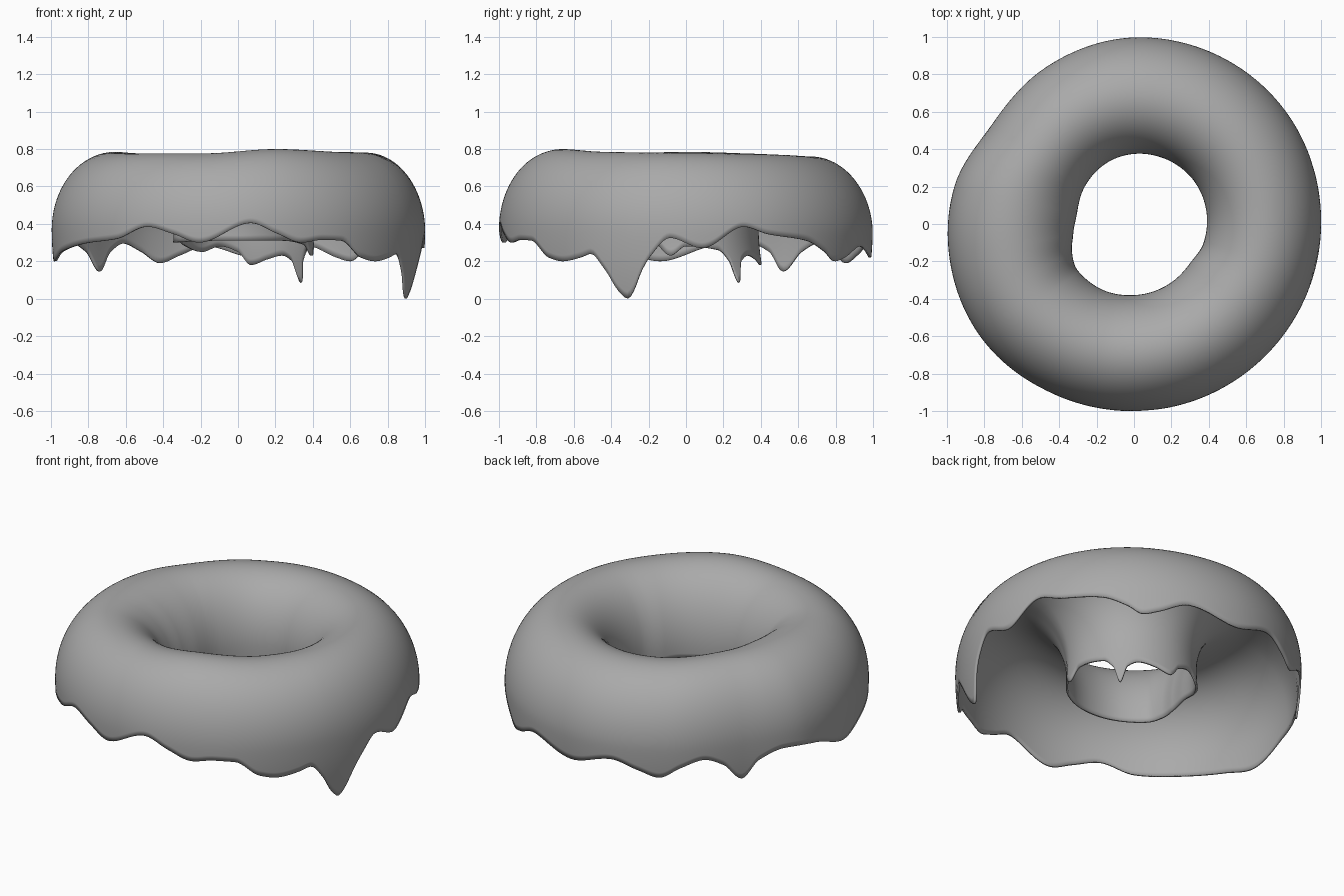
import bpy, bmesh
from math import sin, cos, pi, radians, asin

cube = bpy.data.objects.get("Cube")
if cube:
    bpy.data.objects.remove(cube, do_unlink=True)


def periodic_curve(points):
    """Smooth closed interpolation of (degrees, hundredths) without overshoot."""
    first, last = points[0], points[-1]
    knots = [(last[0] - 360, last[1])] + points + [(first[0] + 360, first[1])]
    count = len(points)
    steep = [(b[1] - a[1]) / (b[0] - a[0]) for a, b in zip(knots, knots[1:])]
    inner = [2 * p * q / (p + q) if p * q > 0 else 0 for p, q in zip(steep, steep[1:])]
    slopes = [inner[-1]] + inner + [inner[0]]

    def value(angle):
        angle = (angle - knots[0][0]) % 360 + knots[0][0]
        for i in range(count + 1):
            (a, va), (b, vb) = knots[i], knots[i + 1]
            if a <= angle <= b:
                width = b - a
                t = (angle - a) / width
                ease = t * t * (3 - 2 * t)
                bend = t * (1 - t) * width * ((1 - t) * slopes[i] - t * slopes[i + 1])
                return (va + (vb - va) * ease + bend) / 100
        return first[1] / 100
    return value


# Hem heights, crest height and plan radii around the ring
outer_hem = periodic_curve([
    (-86, 40.5), (-78, 35), (-70, 30), (-63, 31.5), (-56, 31), (-48, 22), (-42, 20),
    (-35, 22), (-31, 24), (-26, 15), (-22, 4), (-19, 0), (-17, 4), (-14, 15), (-11, 23),
    (-5, 32.5), (5, 27), (18, 38.5), (26, 34.5), (40, 31), (48, 25), (53, 20),
    (58, 22), (68, 28), (85, 22), (100, 28), (109, 23), (116, 19), (123, 25),
    (131, 29.5), (138, 25), (145, 14.5), (151, 25), (160, 30), (172, 28), (188, 20),
    (200, 25), (216, 29.5), (230, 32), (241, 38.5), (250, 34.5), (258, 30)])
inner_hem = periodic_curve([
    (-50, 31), (-24, 29), (-12, 23), (0, 28), (25, 26), (34, 20), (40, 8.5), (45, 20),
    (54, 23), (67, 21), (80, 18), (90, 25), (105, 28), (122, 25), (145, 28),
    (172, 31), (205, 30), (250, 31)])
crest = periodic_curve([
    (-73, 80), (-40, 78.5), (0, 78), (45, 77), (80, 76), (110, 76.2), (130, 77),
    (150, 77.7), (180, 78.5), (215, 77.7), (255, 77.7)])
outer_radius = periodic_curve([
    (-90, 100), (-45, 99.5), (0, 100), (40, 101), (85, 100), (120, 96), (145, 92.7),
    (168, 98), (187, 100), (218, 101.8), (245, 100.5)])
inner_radius = periodic_curve([
    (-90, 38), (-57, 37), (-36, 36.5), (-15, 38.5), (30, 39.5), (80, 38), (105, 36.5),
    (143, 33), (170, 31), (190, 33), (205, 36.5), (220, 39), (240, 39)])

WAIST = 0.37
SEGMENTS, STEPS = 360, 48


def section(degrees):
    """Cross-section points running from the outer hem over the top to the inner hem."""
    ang = radians(degrees)
    out_r, in_r = outer_radius(degrees), inner_radius(degrees)
    height = crest(degrees) - WAIST
    mid, half = (out_r + in_r) / 2, (out_r - in_r) / 2
    lean = 0.02 * max(0, cos(ang - radians(65)))
    start = (outer_hem(degrees) - WAIST) / height
    if start > 0:
        start = asin(start)
    end = pi + (WAIST - inner_hem(degrees)) / height
    points = []
    for i in range(STEPS + 1):
        a = start + (end - start) * i / STEPS
        if a < 0:                       # skirt hanging outside
            drop = -a * height
            r, z = out_r - 0.32 * drop ** 2, WAIST - drop
        elif a > pi:                    # skirt hanging in the hole
            drop = (a - pi) * height
            r, z = in_r + 0.5 * drop ** 2, WAIST - drop
        else:                           # rounded top
            r, z = mid + half * cos(a) - lean * sin(a), WAIST + height * sin(a)
        points.append((r * cos(ang), r * sin(ang), z))
    return points


# Dripping ring-shaped glaze shell, open underneath
bm = bmesh.new()
rings = [[bm.verts.new(p) for p in section(360 * s / SEGMENTS)] for s in range(SEGMENTS)]
for s, ring in enumerate(rings):
    following = rings[(s + 1) % SEGMENTS]
    for i in range(STEPS):
        bm.faces.new((ring[i], following[i], following[i + 1], ring[i + 1]))
mesh = bpy.data.meshes.new("ring_glaze")
bm.to_mesh(mesh)
bm.free()
glaze = bpy.data.objects.new("ring_glaze", mesh)
bpy.context.collection.objects.link(glaze)

thickness = glaze.modifiers.new("thickness", "SOLIDIFY")
thickness.thickness = 0.012
thickness.offset = -1

# Plain grey material
grey = bpy.data.materials.new("plain_grey")
grey.use_nodes = True
colour = (0.4, 0.4, 0.4, 1)
grey.diffuse_color = colour
grey.node_tree.nodes["Principled BSDF"].inputs["Base Color"].default_value = colour
mesh.materials.append(grey)

bpy.ops.object.select_all(action="DESELECT")
glaze.select_set(True)
bpy.context.view_layer.objects.active = glaze
bpy.ops.object.shade_smooth_by_angle(angle=radians(50))
